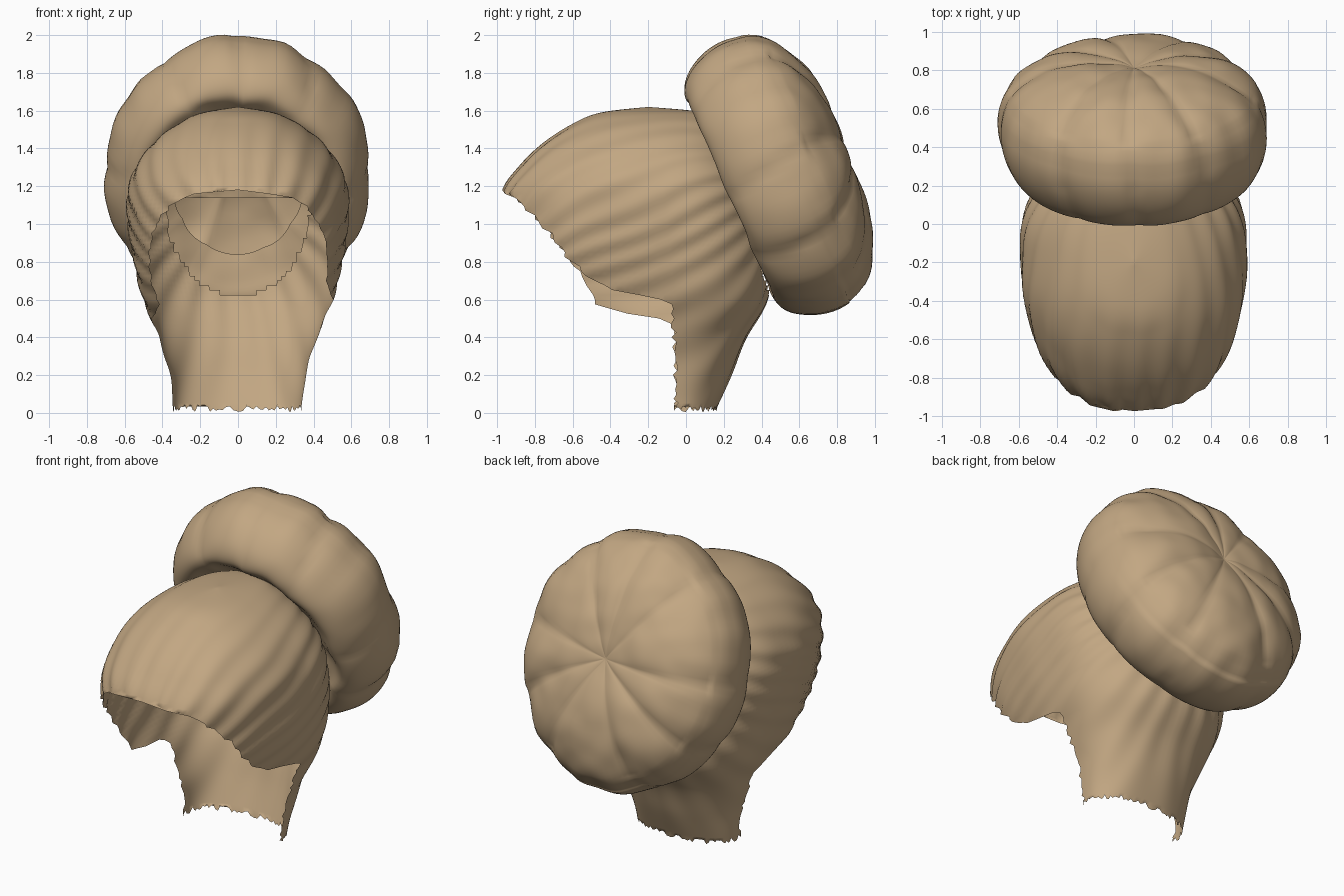
import bpy, bmesh, math, random
from mathutils import Vector, noise

random.seed(4)
cube = bpy.data.objects.get("Cube")
if cube:
    bpy.data.objects.remove(cube)

hair = bpy.data.materials.new("light brown hair")
hair.use_nodes = True
hair.diffuse_color = (0.54, 0.385, 0.225, 1)
bsdf = next(n for n in hair.node_tree.nodes if n.type == 'BSDF_PRINCIPLED')
bsdf.inputs["Base Color"].default_value = hair.diffuse_color
bsdf.inputs["Roughness"].default_value = 0.8

# Bun frame: centre, axis pointing backwards, and "up" across the axis
CENTRE = Vector((0, 0.48, 1.25))
AXIS = Vector((0, 0.92, 0.40)).normalized()
UP = Vector((0, -0.40, 0.92)).normalized()
SIDE = Vector((1, 0, 0))


def spline(keys, steps):
    """Catmull-Rom samples through a list of tuples."""
    out = []
    for i in range(len(keys) - 1):
        p0, p1, p2, p3 = (keys[min(max(i + k, 0), len(keys) - 1)] for k in (-1, 0, 1, 2))
        for s in range(steps):
            t = s / steps
            out.append([b + 0.5 * t * (c - a + t * (2*a - 5*b + 4*c - d + t * (3*(b - c) + d - a)))
                        for a, b, c, d in zip(p0, p1, p2, p3)])
    out.append(list(keys[-1]))
    return out


def linear(keys, x):
    if x <= keys[0][0]:
        return keys[0][1]
    for (x0, y0), (x1, y1) in zip(keys, keys[1:]):
        if x <= x1:
            return y0 + (y1 - y0) * (x - x0) / (x1 - x0)
    return keys[-1][1]


def grid_object(name, rows, remove=None):
    """Skin a grid of points, optionally dropping faces by a rule."""
    bm = bmesh.new()
    grid = [[bm.verts.new(p) for p in row] for row in rows]
    for low, high in zip(grid, grid[1:]):
        for j in range(len(low) - 1):
            bm.faces.new((low[j], low[j + 1], high[j + 1], high[j]))
    bmesh.ops.remove_doubles(bm, verts=bm.verts[:], dist=0.0008)
    if remove:
        gone = [f for f in bm.faces if remove(f.calc_center_median())]
        bmesh.ops.delete(bm, geom=gone, context='FACES')
    loose = [v for v in bm.verts if not v.link_faces]
    bmesh.ops.delete(bm, geom=loose, context='VERTS')
    bmesh.ops.recalc_face_normals(bm, faces=bm.faces[:])
    mesh = bpy.data.meshes.new(name)
    bm.to_mesh(mesh)
    bm.free()
    mesh.materials.append(hair)
    mesh.shade_smooth()
    ob = bpy.data.objects.new(name, mesh)
    bpy.context.collection.objects.link(ob)
    return ob


# Hair shell slices: height, half width, front y, middle y, back y
SLICES = [
    (0.02, 0.34, -0.30, -0.04, 0.16), (0.20, 0.36, -0.35, -0.04, 0.24),
    (0.40, 0.42, -0.45, -0.05, 0.32), (0.60, 0.50, -0.75, -0.06, 0.43),
    (0.80, 0.55, -0.95, -0.08, 0.45), (1.00, 0.58, -1.00, -0.10, 0.42),
    (1.18, 0.58, -0.97, -0.12, 0.38), (1.32, 0.53, -0.87, -0.14, 0.33),
    (1.44, 0.44, -0.74, -0.17, 0.27), (1.53, 0.32, -0.60, -0.20, 0.20),
    (1.59, 0.19, -0.45, -0.20, 0.10), (1.62, 0.0, -0.20, -0.20, -0.20)]


def hairline(low):
    """Front edge y against height; low is where the side lock ends."""
    return [(0, -0.05), (low - 0.08, -0.07), (low - 0.03, -0.13), (low, -0.35), (low + 0.05, -0.48),
            (0.80, -0.60), (0.95, -0.72), (1.10, -0.86), (1.17, -0.96), (1.19, -1.2)]


def edge_angle(z, keys, front, mid, power):
    y = linear(keys, z) + random.uniform(-0.015, 0.015)
    if y >= mid:
        return 0.0
    reach = min((mid - y) / max(mid - front, 0.001), 1)
    return -math.asin(reach ** (power / 2))


def shell_rows():
    rows, columns, power = [], 128, 2.3
    left, right = hairline(0.64), hairline(0.53)
    for i, (z, width, front, mid, back) in enumerate(spline(SLICES, 8)):
        start = edge_angle(z, left, front, mid, power)
        end = math.pi - edge_angle(z, right, front, mid, power)
        row = []
        for j in range(columns + 1):
            t = -math.pi / 2 + 2 * math.pi * j / columns
            t = min(max(t, start), end)
            c, s = math.cos(t), math.sin(t)
            x = math.copysign(abs(c) ** (2 / power), c) * width
            y = math.copysign(abs(s) ** (2 / power), s) * ((back - mid) if s > 0 else (mid - front))
            p = Vector((x, mid + y, z))
            # Combed strands converge on the bun axis
            phi = math.atan2(x, (p - CENTRE).dot(UP))
            comb = 0.011 * math.sin(26 * phi + 2 * noise.noise(p * 2))
            comb += 0.012 * noise.noise(p * 4)
            fade = min(1, width / 0.3)
            p.x *= 1 + comb * fade
            p.y = mid + y * (1 + comb * fade)
            if i == 0:
                p.z += random.uniform(-0.015, 0.025)
            row.append(p)
        rows.append(row)
    return rows


def under_bun(p):
    """Opening in the back of the shell where the bun is gathered."""
    rise = (1.1 - p.z) / 0.48
    return p.y > 0 and p.z < 1.14 and rise < 1 and abs(p.x) < 0.38 * math.sqrt(1 - rise * rise)


grid_object("hair_shell", shell_rows(), under_bun)

# Bun: radius and distance along the axis, from the gathered front to the back
PROFILE = [(0.37, -0.17), (0.49, -0.23), (0.59, -0.27), (0.68, -0.22), (0.75, -0.10), (0.77, 0.04),
           (0.73, 0.18), (0.63, 0.28), (0.47, 0.355), (0.28, 0.39), (0.12, 0.385), (0.0, 0.36)]


def bun_rows():
    rows, around = [], 120
    for radius, height in spline(PROFILE, 6):
        row = []
        for j in range(around + 1):
            a = 2 * math.pi * (j % around) / around
            direction = SIDE * math.sin(a) * 0.91 + UP * math.cos(a)
            # Soft folds twist round the sides and meet at the back
            fold = abs(math.sin(4.5 * a + 1.2 * height + 0.5 * math.sin(3 * a)))
            swell = 0.035 * (fold ** 0.6 - 0.7)
            p = CENTRE + direction * radius * (1 + swell * min(1, radius / 0.4))
            lump = 0.03 * noise.noise(p * 3.5) + 0.012 * noise.noise(p * 8)
            p += direction * lump * radius
            drop = 0.03 * math.cos(a) * radius if height > 0.1 else 0
            p += AXIS * (height + drop + swell * min(radius * 2, 0.7) * (height > 0.2) + lump * 0.5)
            row.append(p)
        rows.append(row)
    return rows


grid_object("hair_bun", bun_rows())
